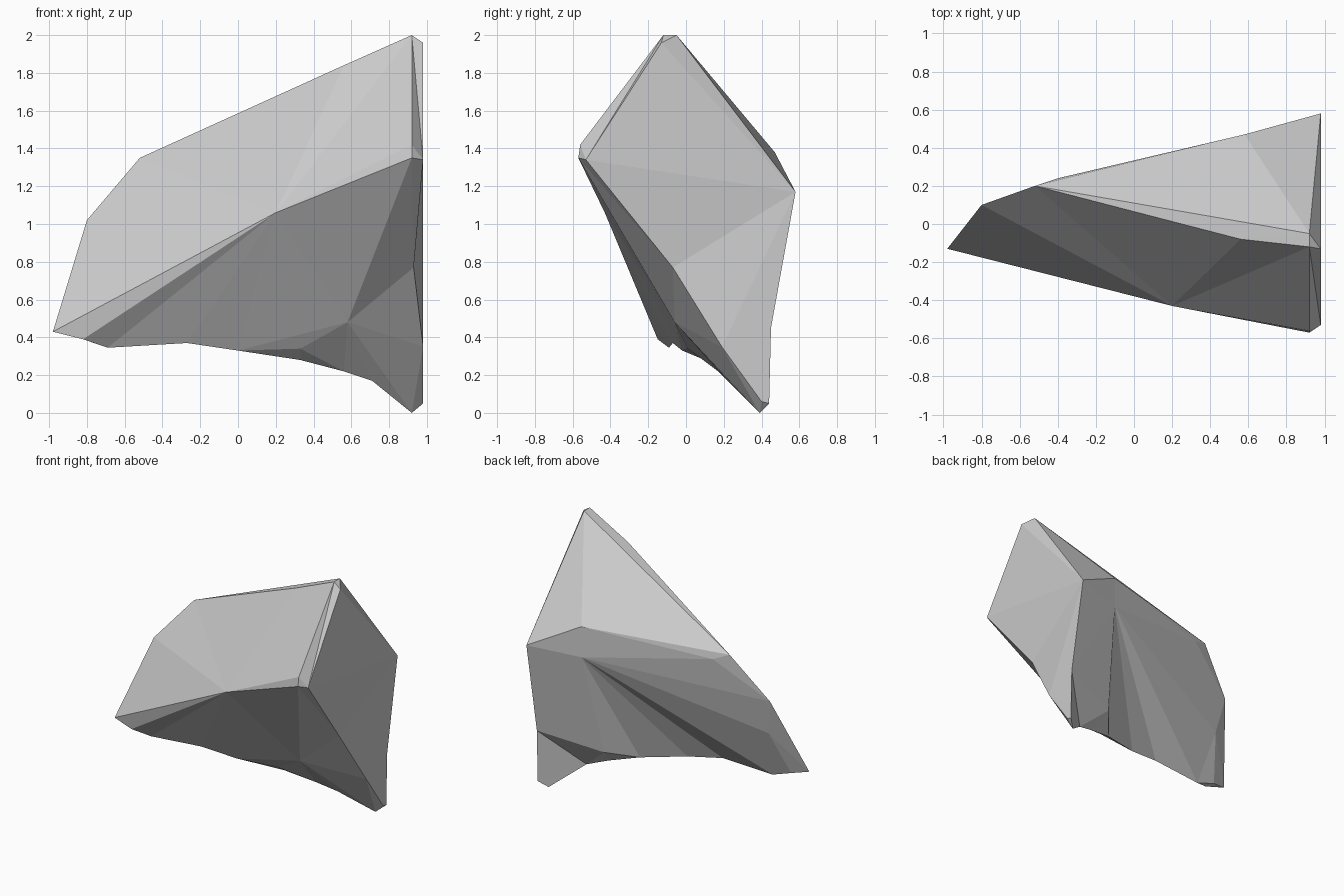
import bpy
import bmesh

cube = bpy.data.objects.get("Cube")
if cube:
    bpy.data.objects.remove(cube, do_unlink=True)

stone = bpy.data.materials.new("stone_grey")
stone.use_nodes = True
stone.diffuse_color = (0.6, 0.6, 0.6, 1)
stone.node_tree.nodes["Principled BSDF"].inputs["Base Color"].default_value = (0.6, 0.6, 0.6, 1)

# Corners of the faceted boulder
corners = dict(
    # top ridge, running down to the pointed end
    peak_front=(.92, -.12, 2), peak_back=(.92, -.05, 2), peak_side=(.98, -.13, 1.96),
    ridge=(.56, -.08, 1.84), shoulder=(-.52, .2, 1.35), cheek=(-.8, .1, 1.02),
    tip=(-.98, -.13, .43),
    # front bulge and overhang
    belly=(.2, -.43, 1.06), brow=(.92, -.56, 1.42), chin=(.92, -.57, 1.35),
    chin_side=(.98, -.53, 1.34), knee=(.58, -.06, .48), arch=(.33, .01, .34),
    # end face
    edge_mid=(.93, -.07, .77), edge_low=(.98, .19, .35), hollow=(.98, .36, .39),
    # back
    corner=(.98, .58, 1.17), crest=(.58, .47, 1.38), nape=(-.4, .24, 1.3),
    hub=(.58, .47, 1.14), flank=(-.75, .05, .74), haunch=(.5, .3, .35),
    # foot
    heel=(.98, .45, .45), foot=(.92, .39, 0), foot_front=(.98, .4, .06),
    foot_back=(.98, .44, .05),
    # thin lower rim
    rim_a=(-.85, -.09, .4), rim_b=(-.82, -.15, .39), rim_c=(-.69, -.09, .345),
    rim_d=(-.27, -.07, .37), rim_e=(0, -.02, .33), rim_f=(.33, .1, .28),
    rim_g=(.56, .17, .22), rim_h=(.71, .22, .17),
)

bm = bmesh.new()
verts = {name: bm.verts.new(co) for name, co in corners.items()}


def fan(centre, ring):
    """Triangles from one corner to each pair of neighbours along a ring."""
    names = ring.split()
    for a, b in zip(names, names[1:]):
        bm.faces.new((verts[centre], verts[a], verts[b]))


# Front: broad upper slope, undercut and arch
fan("belly", "tip cheek shoulder ridge peak_front brow chin knee rim_e rim_d rim_c rim_b tip")
fan("knee", "chin edge_mid edge_low foot rim_h rim_g arch rim_e")
fan("rim_f", "rim_e arch rim_g")

# Chamfers along the front corner and the top
fan("chin_side", "edge_mid chin brow peak_front peak_side")
fan("peak_back", "peak_side peak_front ridge shoulder")

# End face
fan("corner", "peak_back peak_side chin_side edge_mid edge_low hollow heel")
fan("hollow", "edge_low foot_front foot_back heel")

# Back: upper slope, then a fan of facets down to the rim
fan("crest", "corner peak_back shoulder nape")
fan("nape", "shoulder cheek")
fan("hub", "corner crest nape cheek flank rim_c rim_d rim_e rim_f haunch heel corner")
fan("flank", "cheek tip rim_a rim_c")
fan("rim_b", "tip rim_a rim_c")

# Foot
fan("haunch", "rim_f rim_g rim_h heel")
fan("rim_h", "heel foot_back foot")
fan("foot_front", "foot edge_low")
fan("foot_front", "foot foot_back")

bmesh.ops.recalc_face_normals(bm, faces=bm.faces)
mesh = bpy.data.meshes.new("boulder")
bm.to_mesh(mesh)
bm.free()
mesh.materials.append(stone)
boulder = bpy.data.objects.new("boulder", mesh)
bpy.context.collection.objects.link(boulder)
